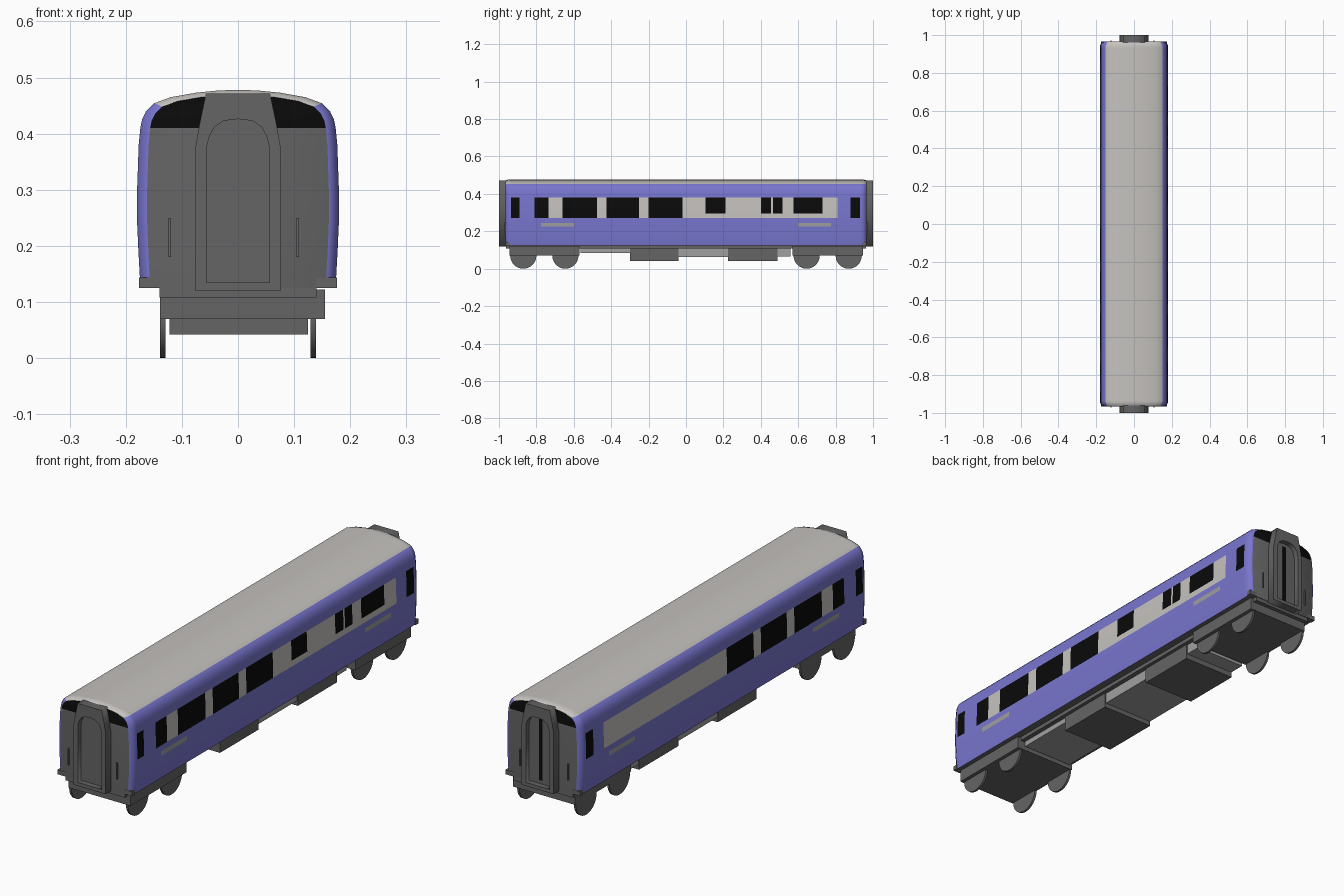
import bpy, bmesh, math
from mathutils import Matrix

if "Cube" in bpy.data.objects:
    bpy.data.objects.remove(bpy.data.objects["Cube"])

def mat(name, c):
    m = bpy.data.materials.new(name)
    m.diffuse_color = (*c, 1)
    m.use_nodes = True
    m.node_tree.nodes["Principled BSDF"].inputs["Base Color"].default_value = m.diffuse_color
    return m

BLUE = mat("blue_paint", (0.19, 0.18, 0.62))
LIGHT = mat("light_panel", (0.56, 0.54, 0.52))
DARK = mat("dark_grey", (0.13, 0.13, 0.13))
BLACK = mat("black_glass", (0.003, 0.003, 0.003))
MID = mat("mid_grey", (0.35, 0.35, 0.35))

def finish(name, bm, mats):
    bmesh.ops.recalc_face_normals(bm, faces=bm.faces)
    me = bpy.data.meshes.new(name)
    bm.to_mesh(me)
    bm.free()
    ob = bpy.data.objects.new(name, me)
    bpy.context.collection.objects.link(ob)
    for m in mats:
        me.materials.append(m)
    return ob

def box(name, x, y, z, m):
    bm = bmesh.new()
    bmesh.ops.create_cube(bm, size=1)
    for v in bm.verts:
        for i, (a, b) in enumerate((x, y, z)):
            v.co[i] = a if v.co[i] < 0 else b
    return finish(name, bm, [m])

def smooth(ob, deg=35):
    bpy.ops.object.select_all(action='DESELECT')
    ob.select_set(True)
    bpy.context.view_layer.objects.active = ob
    bpy.ops.object.shade_smooth_by_angle(angle=math.radians(deg))

# Window and panel layout along the side: (y0, y1, z0, z1)
big = [(-.81, -.735), (-.66, -.475), (-.425, -.25), (-.20, -.02)]
doors = [(-.935, -.89), (.88, .93)]
small = [(.105, .21), (.40, .455), (.465, .515), (.575, .73)]
plates = [(-.775, -.6), (.6, .775)]

def side_colour(x, y, z):
    """Paint rule for one body face, from its centre."""
    def hit(spans, z0, z1):
        return z0 < z < z1 and any(a < y < b for a, b in spans)
    if hit(big + doors, .27, .38) or (x > 0 and hit(small, .295, .38)):
        return 3
    if hit([(-.81, .81)], .27, .38):
        return 1
    if hit(plates, .225, .245):
        return 4
    return 1 if z > .454 else 0

# Body shell: cross-section lofted along y, with cuts at every window edge
half = [(.172, .125), (.175, .145), (.178, .2), (.179, .225), (.18, .245),
        (.18, .27), (.18, .295), (.177, .38), (.174, .41), (.171, .425),
        (.164, .44), (.15, .454), (.12, .465), (.075, .473), (.035, .477)]
profile = half + [(0, .478)] + [(-x, z) for x, z in reversed(half)]
ends = [(.965, .90, .87), (.960, .95, .94), (.945, 1, 1)]
rings = {}
for y, sx, sz in ends:
    rings[y] = rings[-y] = (sx, sz)
for spans in (big, doors, small, plates, [(-.81, .81)]):
    for a, b in spans:
        rings[a] = rings[b] = (1, 1)
bm = bmesh.new()
loops = []
for y in sorted(rings):
    sx, sz = rings[y]
    loops.append([bm.verts.new((x * sx, y, z if z < .41 else .41 + (z - .41) * sz))
                  for x, z in profile])
n = len(profile)
for a, b in zip(loops, loops[1:]):
    for i in range(n):
        j = (i + 1) % n
        f = bm.faces.new((a[i], a[j], b[j], b[i]))
        c = f.calc_center_median()
        f.material_index = 2 if j == 0 else side_colour(c.x, c.y, c.z)
# End walls: grey below, black band under the roof
for lp in (loops[0], loops[-1]):
    for i in range(len(half)):
        vs = [lp[i], lp[i + 1], lp[n - 2 - i], lp[n - 1 - i]]
        f = bm.faces.new(list(dict.fromkeys(vs)))
        f.material_index = 3 if f.calc_center_median().z > .41 else 2
body = finish("body_shell", bm, [BLUE, LIGHT, DARK, BLACK, MID])
smooth(body)

# Underframe and equipment boxes
box("floor_sill", (-.14, .14), (-.963, .963), (.108, .13), DARK)
box("equipment_light_front", (-.12, .12), (-.565, -.3), (.085, .125), MID)
box("equipment_dark_front", (-.122, .125), (-.3, -.04), (.042, .125), DARK)
box("equipment_light_middle", (-.12, .12), (-.04, .225), (.062, .125), MID)
box("equipment_dark_rear", (-.122, .125), (.225, .49), (.042, .125), DARK)
box("equipment_light_rear", (-.12, .12), (.49, .56), (.065, .125), MID)

def gangway(name, outline, hole, y, depth):
    """Flat outline with an optional hole, extruded along y."""
    cu = bpy.data.curves.new(name, 'CURVE')
    cu.dimensions, cu.fill_mode, cu.extrude = '2D', 'BOTH', depth / 2
    for pts in (outline, hole):
        if not pts:
            continue
        sp = cu.splines.new('POLY')
        loop = pts + [(-x, z) for x, z in reversed(pts) if x]
        sp.points.add(len(loop) - 1)
        for p, (x, z) in zip(sp.points, loop):
            p.co = (x, z, 0, 1)
        sp.use_cyclic_u = True
    ob = bpy.data.objects.new(name, cu)
    bpy.context.collection.objects.link(ob)
    ob.matrix_world = Matrix.Translation((0, y, 0)) @ Matrix.Rotation(math.pi / 2, 4, 'X')
    bpy.ops.object.select_all(action='DESELECT')
    ob.select_set(True)
    bpy.context.view_layer.objects.active = ob
    bpy.ops.object.convert(target='MESH')
    ob.data.materials.clear()
    ob.data.materials.append(DARK)

outer = [(.076, .12), (.076, .375), (.069, .415), (.057, .472)]
arch = [(.056, .135), (.056, .375), (.051, .395), (.042, .412), (.025, .423), (0, .426)]
for s, end in ((-1, "front"), (1, "rear")):
    def span(a, b):
        return tuple(sorted((s * a, s * b)))
    # Gangway frame with recessed door
    gangway(end + "_gangway_frame", outer, arch, s * .98, .04)
    gangway(end + "_gangway_door", arch, None, s * .97, .014)
    # Grab rails and corner steps
    for k, side in ((-1, "left"), (1, "right")):
        xs = tuple(sorted((k * .104, k * .109)))
        box(f"{end}_{side}_grab_rail", xs if k > 0 else (-.124, -.119),
            span(.963, .971), (.18, .25), DARK)
        box(f"{end}_{side}_corner_step", tuple(sorted((k * .14, k * .176))),
            span(.945, .966), (.125, .144), DARK)
    # Bogie frame
    box(end + "_bogie_frame", (-.139, .155), span(.57, .945), (.07, .122), DARK)
    # Wheels
    for wy in (.645, .87):
        for k, side in ((-1, "left"), (1, "right")):
            bm = bmesh.new()
            bmesh.ops.create_cone(bm, cap_ends=True, segments=32,
                                  radius1=.07, radius2=.07, depth=.01)
            bmesh.ops.transform(bm, verts=bm.verts, matrix=Matrix.Translation(
                (k * .134, s * wy, .07)) @ Matrix.Rotation(math.pi / 2, 4, 'Y'))
            smooth(finish(f"{end}_{side}_wheel", bm, [DARK]))

# Dark gap in the rear gangway door
box("rear_door_gap", (-.008, .008), (.975, .979), (.15, .41), BLACK)
